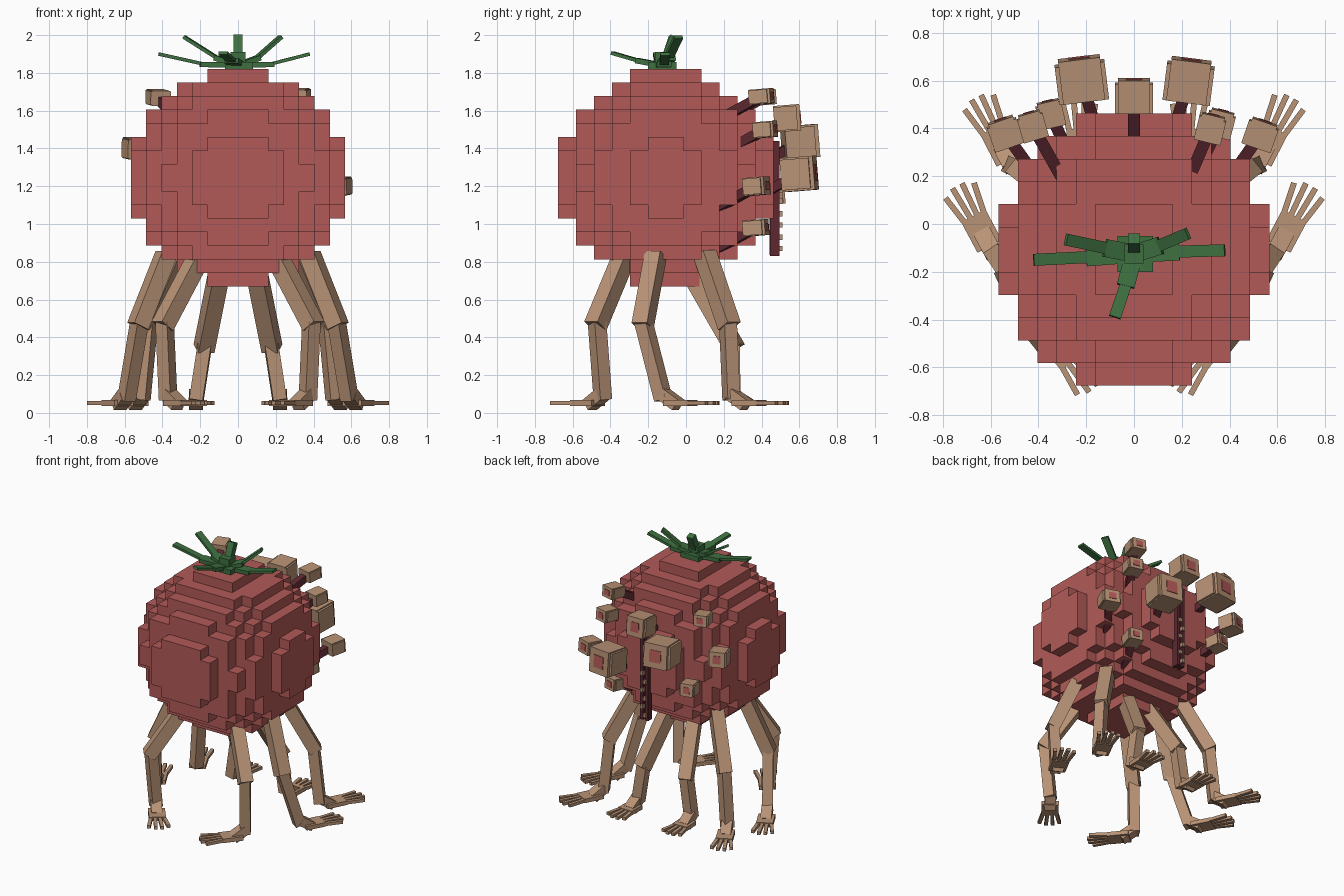
import bpy
import bmesh
from math import atan2, sin, cos
from mathutils import Vector, Matrix

cube = bpy.data.objects.get("Cube")
if cube:
    bpy.data.objects.remove(cube, do_unlink=True)


def material(name, rgb):
    m = bpy.data.materials.new(name)
    m.diffuse_color = (*rgb, 1)
    m.use_nodes = True
    bsdf = next(n for n in m.node_tree.nodes if n.type == 'BSDF_PRINCIPLED')
    bsdf.inputs["Base Color"].default_value = (*rgb, 1)
    bsdf.inputs["Roughness"].default_value = 0.8
    return m


RED = material("tomato_red", (0.445, 0.102, 0.095))
SKIN = material("tan_skin", (0.48, 0.29, 0.18))
MAROON = material("dark_maroon", (0.107, 0.021, 0.03))
GREEN = material("leaf_green", (0.048, 0.162, 0.051))


def finish(bm, name, *mats):
    bmesh.ops.recalc_face_normals(bm, faces=bm.faces)
    me = bpy.data.meshes.new(name)
    bm.to_mesh(me)
    bm.free()
    for m in mats:
        me.materials.append(m)
    ob = bpy.data.objects.new(name, me)
    bpy.context.scene.collection.objects.link(ob)
    return ob


def box(bm, matrix, size, slot=0):
    """Box with the given size, placed by a matrix."""
    made = bmesh.ops.create_cube(bm, size=1, matrix=matrix @ Matrix.Diagonal((*size, 1)))
    for f in {f for v in made["verts"] for f in v.link_faces}:
        f.material_index = slot


def beam(bm, p, q, width, height, slot=0):
    """Square bar from p to q."""
    p, q = Vector(p), Vector(q)
    turn = (q - p).to_track_quat('Y', 'Z').to_matrix().to_4x4()
    box(bm, Matrix.Translation((p + q) / 2) @ turn, (width, (q - p).length, height), slot)


# Body: blocky ellipsoid, only the outer block faces are made
COUNT = Vector((7, 6, 8))
CELL = Vector((0.081, 0.095, 0.072))
CENTRE = Vector((0, -0.107, 1.245))


def filled(c):
    return sum(((c[i] + 0.5) / COUNT[i]) ** 2 for i in range(3)) < 1.0045


bm = bmesh.new()
for x in range(-7, 7):
    for y in range(-6, 6):
        for z in range(-8, 8):
            cell = (x, y, z)
            if not filled(cell):
                continue
            for axis in range(3):
                for side in (0, 1):
                    near = list(cell)
                    near[axis] += 2 * side - 1
                    if filled(near):
                        continue
                    ring = []
                    for a, b in ((0, 0), (1, 0), (1, 1), (0, 1)):
                        k = list(cell)
                        k[axis] += side
                        k[(axis + 1) % 3] += a
                        k[(axis + 2) % 3] += b
                        ring.append(bm.verts.new([CENTRE[i] + k[i] * CELL[i] for i in range(3)]))
                    bm.faces.new(ring if side else ring[::-1])
bmesh.ops.remove_doubles(bm, verts=bm.verts, dist=0.001)
finish(bm, "body", RED)

# Stem and leaves
bm = bmesh.new()
box(bm, Matrix.Translation((0.005, -0.125, 1.832)), (0.15, 0.15, 0.05))
box(bm, Matrix.Translation((0, -0.125, 1.87)), (0.08, 0.08, 0.08))
beam(bm, (0, -0.12, 1.85), (0, -0.06, 1.995), 0.05, 0.045)
leaves = [
    ((-0.2, -0.14, 1.845), (-0.42, -0.15, 1.9)),
    ((0.19, -0.115, 1.845), (0.38, -0.11, 1.9)),
    ((-0.12, -0.1, 1.88), (-0.285, -0.065, 1.99)),
    ((0.11, -0.09, 1.88), (0.225, -0.04, 1.99)),
    ((-0.035, -0.26, 1.865), (-0.08, -0.39, 1.905)),
]
for mid, tip in leaves:
    mid, root = Vector(mid), Vector((0, -0.125, 1.84))
    beam(bm, root, mid, 0.075, 0.028)
    beam(bm, mid.lerp(root, 0.15), tip, 0.05, 0.018)
finish(bm, "stem_and_leaves", GREEN)


# Legs shaped like arms, each ending in a flat hand
def leg(name, hip, knee, ankle, tip):
    for label, s in (("left", 1), ("right", -1)):
        h, k, a, t = (Vector((p[0] * s, p[1], p[2])) for p in (hip, knee, ankle, tip))
        bm = bmesh.new()
        beam(bm, h, k, 0.09, 0.09)
        beam(bm, k.lerp(h, 0.06), a, 0.072, 0.072)
        reach = t - a
        reach.z = 0
        length = reach.length
        d = reach.normalized()
        side = Vector((-d.y, d.x, 0))
        flat = Vector((a.x, a.y, 0.052))
        beam(bm, a + Vector((0, 0, 0.03)), flat + d * 0.09 - Vector((0, 0, 0.01)), 0.075, 0.065)
        palm = flat + d * length * 0.55
        beam(bm, flat + d * 0.03, palm, 0.115, 0.03)
        for i in range(4):
            o = i - 1.5
            grow = 1 if abs(o) < 1 else 0.93
            beam(bm, palm - d * 0.01 + side * o * 0.03,
                 flat + d * length * grow + side * o * 0.045, 0.024, 0.022)
        finish(bm, label + "_" + name, SKIN)


leg("front_leg", (0.21, -0.33, 0.82), (0.4, -0.48, 0.46), (0.37, -0.44, 0.07), (0.17, -0.69, 0.05))
leg("middle_leg", (0.38, -0.16, 0.84), (0.53, -0.23, 0.46), (0.59, -0.12, 0.07), (0.74, 0.16, 0.05))
leg("back_leg", (0.32, 0.1, 0.84), (0.48, 0.23, 0.46), (0.51, 0.24, 0.07), (0.66, 0.53, 0.05))
leg("inner_back_leg", (0.1, 0.03, 0.74), (0.18, 0.26, 0.34), (0.22, 0.25, 0.07), (0.23, 0.52, 0.05))


# Eyes on stalks: lidded block, inner block and a thin red pupil
def eye(name, x, y, z, w, h, d):
    bm = bmesh.new()
    beam(bm, (x * 0.68, y - 0.24, z - 0.13), (x, y, z), 0.05, 0.05, 1)
    yaw = -atan2(x, y) * 0.35
    place = Matrix.Translation((x, y, z)) @ Matrix.Rotation(yaw, 4, 'Z') @ Matrix.Rotation(0.08, 4, 'X')
    box(bm, place @ Matrix.Translation((0, -d * 0.06, 0)), (w, d * 0.88, h * 0.9))
    box(bm, place, (w * 0.84, d, h))
    box(bm, place @ Matrix.Translation((0, d / 2, 0)), (w * 0.42, 0.008, h * 0.5), 2)
    finish(bm, name, SKIN, MAROON, RED)


eye("big_right_eye", -0.22, 0.605, 1.435, 0.21, 0.175, 0.18)
eye("big_left_eye", 0.23, 0.6, 1.265, 0.2, 0.18, 0.175)
eye("middle_eye", 0.0, 0.535, 1.56, 0.16, 0.14, 0.14)
eye("left_top_eye", 0.32, 0.4, 1.675, 0.115, 0.08, 0.115)
eye("left_upper_eye", 0.36, 0.42, 1.5, 0.115, 0.085, 0.11)
eye("left_outer_eye", 0.53, 0.375, 1.2, 0.13, 0.095, 0.115)
eye("left_low_eye", 0.32, 0.37, 0.98, 0.11, 0.085, 0.12)
eye("right_top_eye", -0.425, 0.41, 1.67, 0.11, 0.08, 0.115)
eye("right_outer_eye", -0.54, 0.38, 1.4, 0.13, 0.11, 0.12)
eye("right_low_eye", -0.35, 0.46, 1.15, 0.11, 0.09, 0.11)

# Upright mouth on the back, with two lips and small teeth
bm = bmesh.new()
for s in (-1, 1):
    beam(bm, (s * 0.02, 0.47, 0.83), (s * 0.02, 0.47, 1.44), 0.025, 0.05)
    for i in range(3):
        z = 0.87 + i * 0.125 + (0.06 if s > 0 else 0)
        box(bm, Matrix.Translation((s * 0.012, 0.495, z)), (0.022, 0.03, 0.028), 1)
box(bm, Matrix.Translation((0, 0.462, 1.135)), (0.03, 0.04, 0.6))
finish(bm, "mouth", MAROON, SKIN)
